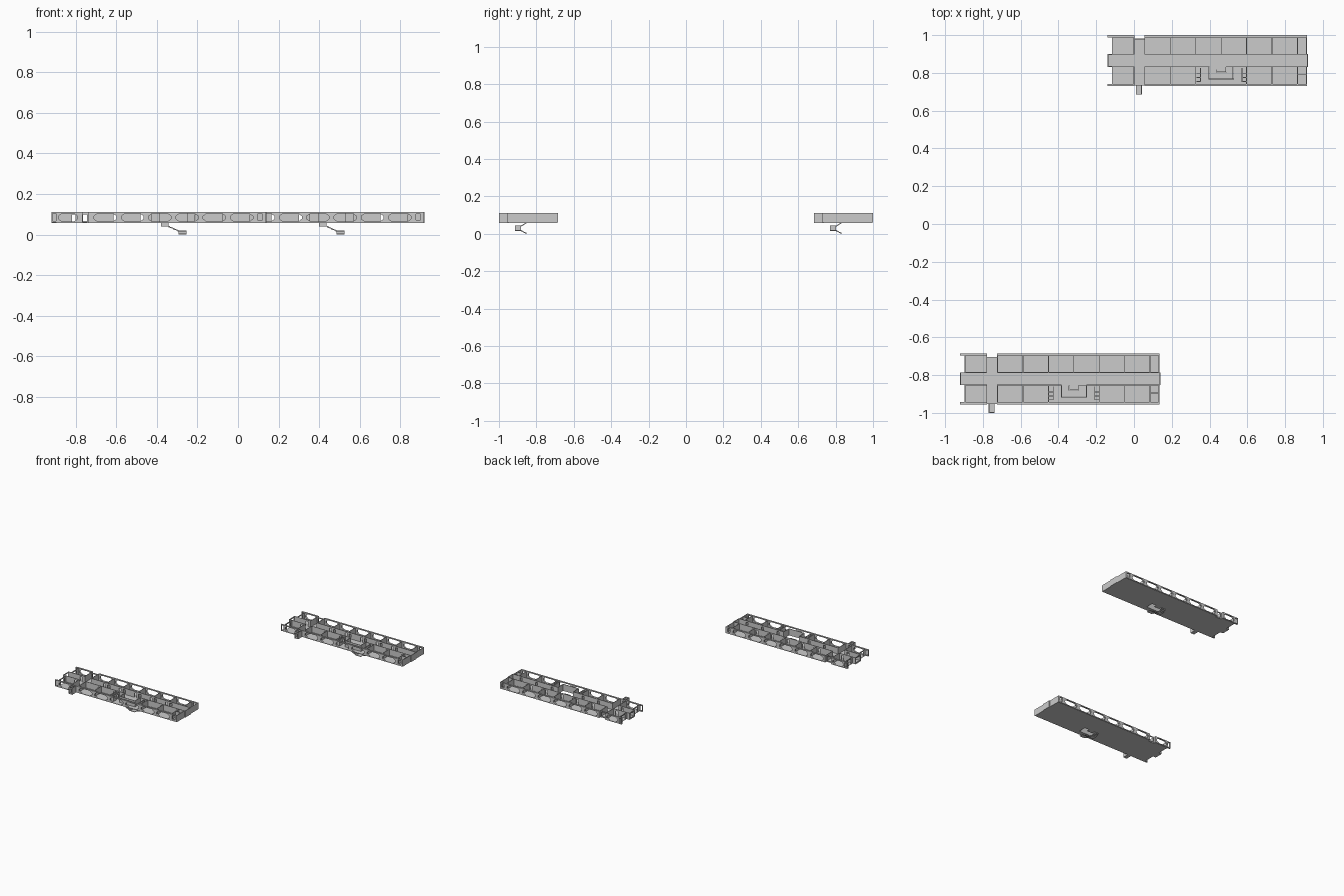
import bpy, bmesh
from mathutils import Vector

if "Cube" in bpy.data.objects:
    bpy.data.objects.remove(bpy.data.objects["Cube"])

Z0, Z1 = 0.06, 0.11          # floor top and wall top
OFFSET = Vector((-0.78, -1.685, 0))   # second wing relative to the first
COL = bpy.context.scene.collection


def add(name, mesh):
    # one object per wing, sharing the mesh
    for wing, off in (("rear", Vector()), ("front", OFFSET)):
        ob = bpy.data.objects.new(f"{wing}_{name}", mesh)
        ob.location = off
        COL.objects.link(ob)


def sheet(name, outline, holes, thick, place):
    # filled outline with holes, extruded, then placed by a mapping (u, v, w) -> xyz
    cu = bpy.data.curves.new(name, 'CURVE')
    cu.dimensions, cu.fill_mode, cu.extrude = '2D', 'BOTH', thick / 2
    for pts in [outline] + holes:
        sp = cu.splines.new('POLY')
        sp.points.add(len(pts) - 1)
        for p, (u, v) in zip(sp.points, pts):
            p.co = (u, v, 0, 1)
        sp.use_cyclic_u = True
    tmp = bpy.data.objects.new(name, cu)
    COL.objects.link(tmp)
    bpy.context.view_layer.update()
    me = bpy.data.meshes.new_from_object(tmp.evaluated_get(bpy.context.evaluated_depsgraph_get()))
    bpy.data.objects.remove(tmp)
    bm = bmesh.new()
    bm.from_mesh(me)
    for v in bm.verts:
        v.co = place(*v.co)
    bmesh.ops.remove_doubles(bm, verts=bm.verts, dist=1e-5)
    bmesh.ops.recalc_face_normals(bm, faces=bm.faces)
    bm.to_mesh(me)
    bm.free()
    for p in me.polygons:
        p.use_smooth = False
    add(name, me)


def rect(a, b, c, d):
    return [(a, c), (b, c), (b, d), (a, d)]


def octagon(a, b):
    c, e, lo, hi = 0.018, 0.013, Z0 + 0.004, Z1 - 0.006
    return [(a + c, lo), (b - c, lo), (b, lo + e), (b, hi - e),
            (b - c, hi), (a + c, hi), (a, hi - e), (a, lo + e)]


def door(c, w=0.018):
    return rect(c - w / 2, c + w / 2, Z0 + 0.001, Z0 + 0.038)


def wall_x(name, a, b, y, holes=(), t=0.004):
    sheet(name, rect(a, b, Z0, Z1), list(holes), t, lambda u, v, w: (u, y + w, v))


def wall_y(name, a, b, x, holes=(), t=0.004):
    sheet(name, rect(a, b, Z0, Z1), list(holes), t, lambda u, v, w: (x + w, u, v))


# floor slab with a stair opening
floor = [(-0.14, .832), (-.115, .832), (-.115, .735), (0.01, .735), (0.01, .685), (.042, .685),
         (.042, .735), (.915, .735), (.915, .832), (.92, .832), (.92, .90), (.915, .90),
         (.915, .995), (.055, .995), (.055, .98), (0, .98), (0, .995), (-.115, .995),
         (-.115, .90), (-.14, .90)]
well = [(.398, .77), (.526, .77), (.526, .83), (.486, .83), (.486, .806), (.438, .806),
        (.438, .83), (.398, .83)]
sheet("floor", floor, [well], 0.004, lambda u, v, w: (u, v, Z0 + w))

# outer long walls with chamfered window openings
BAYS = [0.058 + 0.1345 * i for i in range(7)]
windows = [octagon(a + 0.012, b - 0.012) for a, b in zip(BAYS, BAYS[1:])]
end_window = rect(.877, .901, Z0 + .012, Z1 - .008)
left = [octagon(-.105, -.012), rect(-.136, -.117, Z0 + .006, Z1 - .006)]
for label, y in (("south", .736), ("north", .994)):
    wall_x(label + "_window_wall", .055, .915, y, windows + [end_window], .012)
    wall_x(label + "_left_window_wall", -.14, 0, y, left, .012)

# end walls
wall_y("east_wall_south", .73, .832, .913)
wall_y("east_wall_north", .90, 1.0, .913)
wall_y("east_corridor_end", .832, .90, .918)
wall_y("west_wall_south", .73, .832, -.115, [rect(.77, .81, Z0 + .002, Z1 - .008)])
wall_y("west_wall_north", .90, 1.0, -.115, [rect(.92, .96, Z0 + .002, Z1 - .008)])
wall_y("west_corridor_end", .832, .90, -.138, [rect(.842, .89, Z0 + .008, Z1 - .008)])
for y in (.834, .898):
    wall_x("corridor_bay_side", -.14, -.115, y)

# corridor walls, doors next to the room dividers
north_doors = [door(b + s) for b in BAYS[1:6] for s in (-.018, .018)]
south_doors = [door(b - .018) for b in BAYS[1:3] + BAYS[4:]]
wall_x("corridor_wall_north", .055, .918, .899, north_doors)
wall_x("corridor_wall_south_a", .055, .396, .833, south_doors[:2])
wall_x("corridor_wall_south_b", .528, .918, .833, south_doors[2:])
for y in (.833, .899):
    wall_x("left_room_wall", -.115, 0, y, [door(-.03)])

# room dividers
for i, x in enumerate(BAYS[1:]):
    wall_y("divider_north", .90, .99, x)
    wall_y("divider_south", .74, .832, x) if i != 2 else None

# cross passage
for x in (0.0, .057):
    wall_y("passage_wall_south", .73, .834, x)
    wall_y("passage_wall_north", .898, 1.0, x)
wall_x("passage_north_facade", 0, .057, .98, [rect(.01, .047, Z0 + .008, Z1 - .008)])
wall_x("passage_south_facade", 0, .057, .734, [door(.026, .022)])

# entrance porch
for x in (.012, .040):
    wall_y("porch_side", .685, .734, x)
wall_x("porch_front", .010, .042, .687, [door(.026, .02)])

# stair enclosure and washroom partitions
for x in (.396, .528):
    wall_y("stair_side_wall", .77, .832, x)
wall_x("stair_front_wall", .394, .530, .768)
for x in (.352, .572):
    wall_y("washroom_wall", .752, .825, x, [door(.805)])
    for y in (.755, .775, .795):
        wall_x("stall_partition", *((.33, x) if x < .4 else (x, .594)), y)
wall_x("end_closet_wall", .867, .913, .79)


def stairs(name, start, end, width, along_y):
    # run of overlapping steps between two tread-top points
    bm = bmesh.new()
    n = 7
    s, e = Vector(start), Vector(end)
    run = abs((e - s)[1 if along_y else 0]) / n
    for i in range(n):
        c = s.lerp(e, (i + .5) / n)
        size = (width, run * 1.05, .006) if along_y else (run * 1.05, width, .006)
        ret = bmesh.ops.create_cube(bm, size=1)
        bmesh.ops.scale(bm, vec=size, verts=ret["verts"])
        bmesh.ops.translate(bm, vec=c - Vector((0, 0, .003)), verts=ret["verts"])
    me = bpy.data.meshes.new(name)
    bm.to_mesh(me)
    bm.free()
    add(name, me)


def landing(name, x0, x1, y0, y1, z):
    sheet(name, rect(x0, x1, y0, y1), [], .004, lambda u, v, w: (u, v, z - .002 + w))


# three-run stair descending around the well
stairs("upper_stair", (.418, .832, .062), (.418, .802, .044), .038, True)
landing("upper_landing", .399, .438, .771, .803, .043)
stairs("middle_stair", (.438, .787, .043), (.488, .787, .020), .032, False)
landing("lower_landing", .487, .525, .771, .803, .020)
stairs("lower_stair", (.506, .802, .020), (.506, .832, .0047), .038, True)
